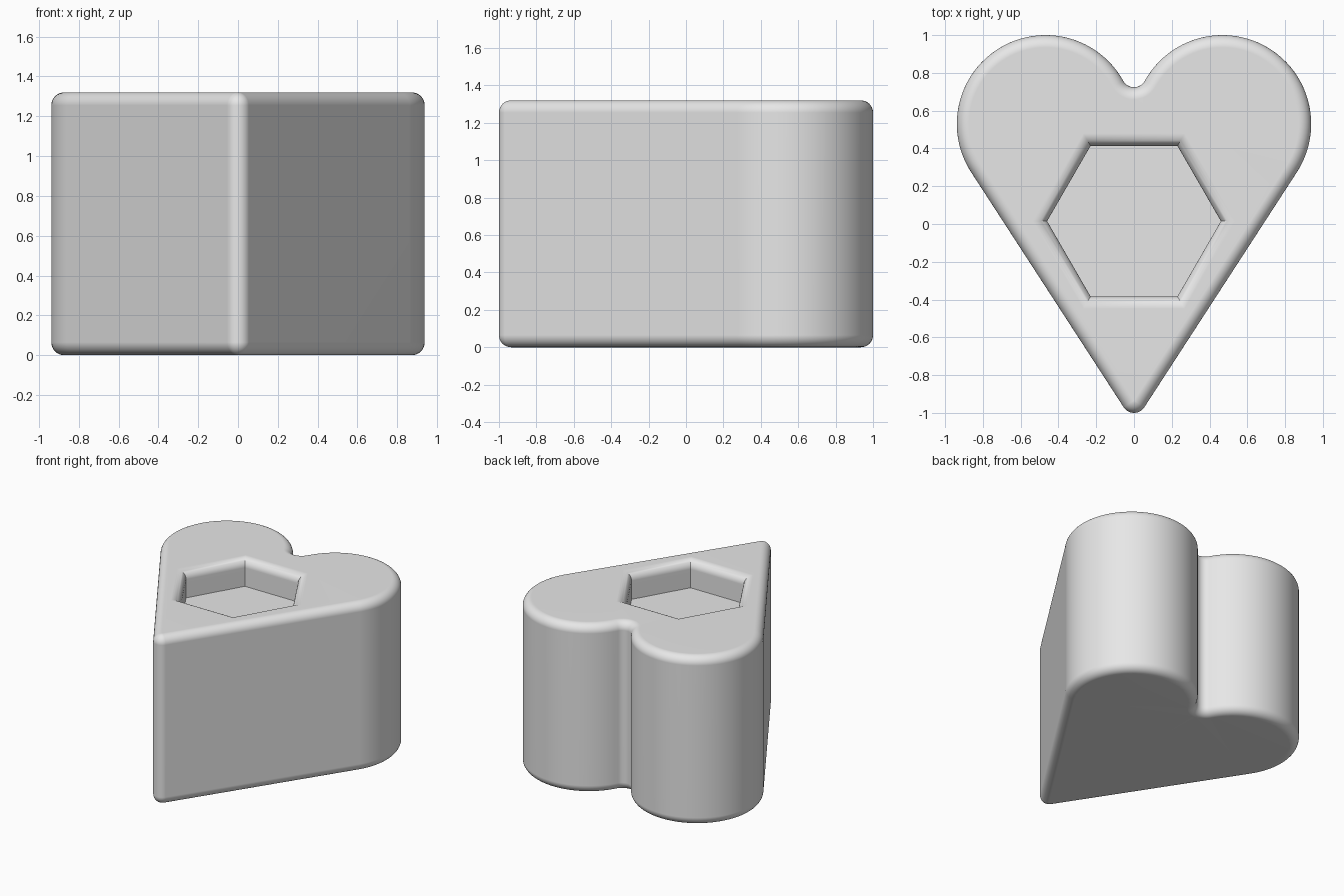
import bpy
import bmesh
from math import sin, cos, pi, acos, atan2, hypot, sqrt

cube = bpy.data.objects.get("Cube")
if cube:
    bpy.data.objects.remove(cube)

HEIGHT, ROUND = 1.32, 0.065            # block height and edge rounding
LOBE_X, LOBE_Y, LOBE_R = 0.468, 0.53, 0.47
TIP_Y = ROUND - 1
HEX_R, HEX_Y, FLOOR_Z = 0.46, 0.015, 1.11
STEPS = 8

# Angles where the straight flanks and the notch fillet meet the lobes
rise = LOBE_Y - TIP_Y
flank = acos((ROUND - LOBE_R) / hypot(LOBE_X, rise)) - atan2(rise, LOBE_X)
notch_y = LOBE_Y + sqrt((LOBE_R + ROUND) ** 2 - LOBE_X ** 2)
notch = atan2(notch_y - LOBE_Y, -LOBE_X)


def arc(cx, cy, r, start, end, count):
    angles = [start + (end - start) * i / count for i in range(count + 1)]
    return [(cx + r * cos(a), cy + r * sin(a)) for a in angles]


def heart(inset):
    """Heart outline, moved inwards by inset."""
    half = arc(0, TIP_Y, ROUND - inset, -pi / 2, -flank, 6)
    half += arc(LOBE_X, LOBE_Y, LOBE_R - inset, -flank, notch, 48)
    half += arc(0, notch_y, ROUND + inset, notch - pi, -pi / 2, 8)
    return half + [(-x, y) for x, y in half[-2:0:-1]]


def hexagon(grow):
    """Pocket outline, moved outwards by grow."""
    return arc(0, HEX_Y, HEX_R + grow / cos(pi / 6), 0, 2 * pi, 6)[:-1]


def skin(bm, layers):
    """Join stacked outlines with quads and return the last ring."""
    rings = [[bm.verts.new((x, y, z)) for x, y in pts] for pts, z in layers]
    for low, high in zip(rings, rings[1:]):
        for i in range(len(low)):
            j = (i + 1) % len(low)
            bm.faces.new((low[i], low[j], high[j], high[i]))
    return rings[-1]


# Quarter round as (sideways offset, vertical offset) pairs
quarter = [(ROUND * (1 - sin(t)), ROUND * (1 - cos(t)))
           for t in (i * pi / 2 / STEPS for i in range(STEPS + 1))]

bm = bmesh.new()

# Outer wall with rounded bottom and top edges
skin(bm, [(heart(s), z) for s, z in quarter] +
     [(heart(s), HEIGHT - z) for s, z in reversed(quarter)])

# Hexagonal pocket with a rounded rim and flat floor
floor = skin(bm, [(hexagon(s), HEIGHT - z) for s, z in quarter] +
             [(hexagon(0), FLOOR_Z)])
bm.faces.new(floor)

# Flat top around the pocket, and flat underside
bmesh.ops.remove_doubles(bm, verts=bm.verts, dist=1e-5)
rims = [e for e in bm.edges if e.is_boundary]
for is_top in (True, False):
    loop = [e for e in rims if (e.verts[0].co.z > HEIGHT / 2) == is_top]
    bmesh.ops.triangle_fill(bm, edges=loop, use_beauty=True)
bmesh.ops.recalc_face_normals(bm, faces=bm.faces)

mesh = bpy.data.meshes.new("heart_block")
bm.to_mesh(mesh)
bm.free()
block = bpy.data.objects.new("heart_block", mesh)
bpy.context.collection.objects.link(block)

# Plain grey material
grey = bpy.data.materials.new("light_grey")
grey.use_nodes = True
colour = (0.8, 0.8, 0.8, 1)
grey.diffuse_color = colour
grey.node_tree.nodes["Principled BSDF"].inputs["Base Color"].default_value = colour
mesh.materials.append(grey)

# Smooth rounds, crisp pocket creases, clean flat faces
bpy.ops.object.select_all(action="DESELECT")
block.select_set(True)
bpy.context.view_layer.objects.active = block
bpy.ops.object.shade_smooth_by_angle(angle=pi / 6)
weighted = block.modifiers.new("even_normals", "WEIGHTED_NORMAL")
weighted.keep_sharp = True
